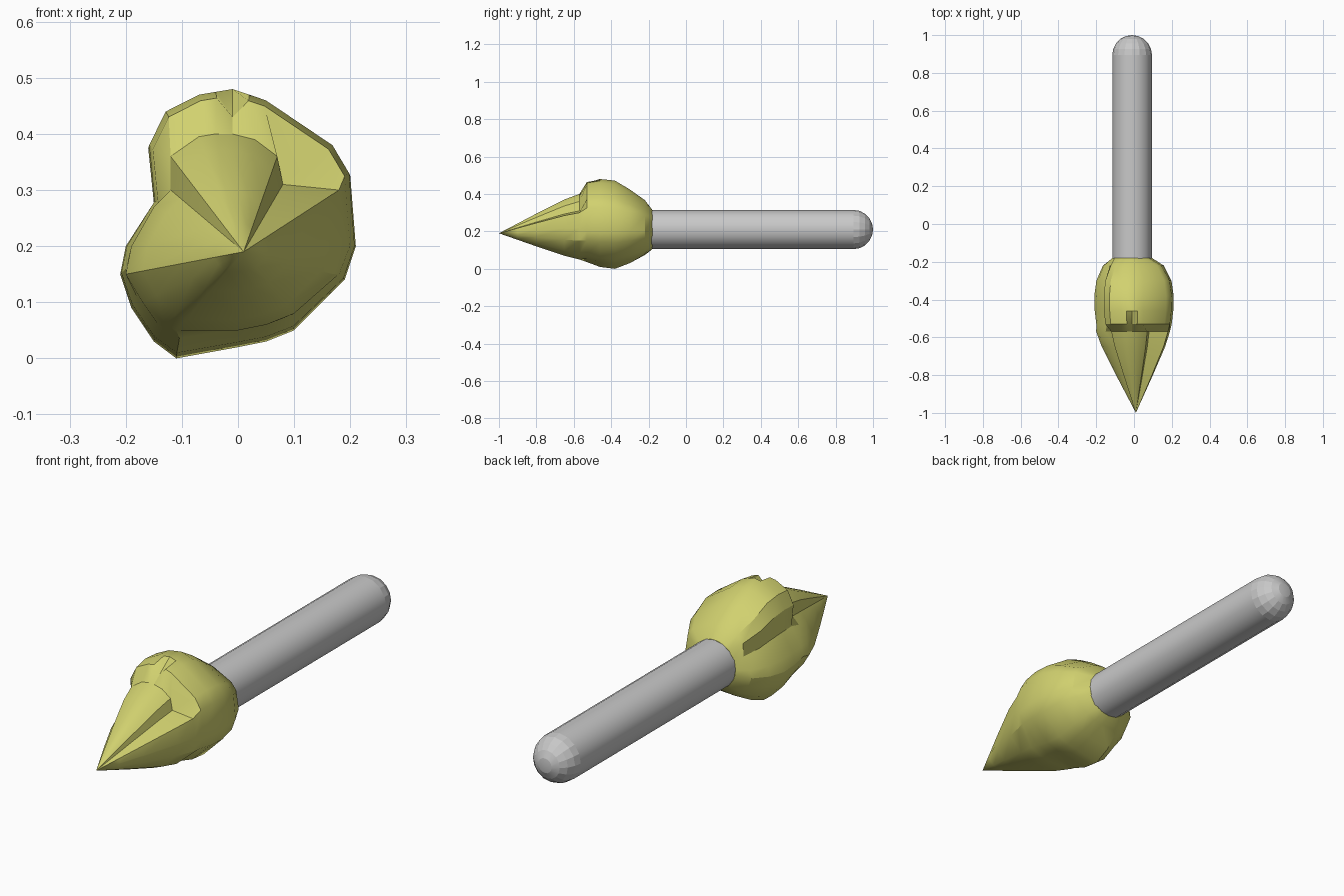
import bpy, bmesh, math
from mathutils import Vector, Matrix

old = bpy.data.objects.get("Cube")
if old:
    bpy.data.objects.remove(old, do_unlink=True)


def make_material(name, color):
    mat = bpy.data.materials.new(name)
    mat.use_nodes = True
    mat.diffuse_color = color
    mat.node_tree.nodes["Principled BSDF"].inputs["Base Color"].default_value = color
    return mat


def finish(bm, name, mat, angle):
    bmesh.ops.recalc_face_normals(bm, faces=bm.faces)
    mesh = bpy.data.meshes.new(name)
    bm.to_mesh(mesh)
    bm.free()
    mesh.materials.append(mat)
    obj = bpy.data.objects.new(name, mesh)
    bpy.context.collection.objects.link(obj)
    bpy.ops.object.select_all(action="DESELECT")
    obj.select_set(True)
    bpy.context.view_layer.objects.active = obj
    bpy.ops.object.shade_smooth_by_angle(angle=math.radians(angle))
    return obj


def loft(bm, rings):
    """Skin a list of closed rings with quads and return the bmesh rings."""
    loops = [[bm.verts.new(p) for p in ring] for ring in rings]
    for a, b in zip(loops, loops[1:]):
        for i in range(len(a)):
            j = (i + 1) % len(a)
            bm.faces.new((a[i], a[j], b[j], b[i]))
    return loops


yellow = make_material("olive yellow", (0.64, 0.64, 0.16, 1))
grey = make_material("light grey", (0.58, 0.58, 0.58, 1))

# Head outlines in hundredths (x, z): widest bulge, and base of the pointed nose
bulge = [(21, 20), (20, 33), (17, 38), (5, 46), (2, 47), (-1, 48), (-4, 47.5),
         (-7, 47), (-13, 44), (-16, 38), (-15, 28), (-20, 20), (-21, 15),
         (-19, 9), (-15, 3), (-11, 0), (0, 2), (5, 3), (10, 5), (19, 14)]
nose = [(19, 22), (18, 30), (8, 31), (7, 36), (3, 39), (-1, 40), (-4, 40),
        (-7, 39.5), (-12, 36), (-12, 30), (-15, 27), (-19, 20), (-20, 15),
        (-17, 10), (-13, 6), (-11, 5), (0, 5), (5, 6), (10, 8), (17, 15)]
TIP = Vector((0.01, -1, 0.19))
AXIS_X, AXIS_Z, ROD_R = -0.01, 0.21, 0.105


def nose_ring(y, scale):
    return [(TIP.x + (x / 100 - TIP.x) * scale, y, TIP.z + (z / 100 - TIP.z) * scale)
            for x, z in nose]


def bulge_ring(y, wide, up, down, rounding):
    ring = []
    for x, z in bulge:
        dx, dz = x / 100 * wide, (z / 100 - 0.2)
        dz *= up if dz > 0 else down
        p = Vector((dx, y, 0.2 + dz))
        a = math.atan2(z - 20, x)
        c = Vector((AXIS_X + ROD_R * math.cos(a), y, AXIS_Z + ROD_R * math.sin(a)))
        ring.append(p.lerp(c, rounding))
    return ring


# Head: pointed nose, raised step behind it, then a bulge closing on the rod
rings = [nose_ring(y, s) for y, s in
         ((-0.9, 0.25), (-0.8, 0.5), (-0.65, 0.86), (-0.57, 1))]
rings += [bulge_ring(*row) for row in
          ((-0.53, 0.95, 0.96, 0.82, 0), (-0.46, 0.99, 1, 0.95, 0),
           (-0.38, 1, 0.97, 1, 0), (-0.3, 0.97, 0.82, 0.87, 0.05),
           (-0.22, 0.95, 0.72, 0.78, 0.4), (-0.18, 1, 1, 1, 1))]
rings[4][5].z = 0.43  # small notch in the brow of the step
bm = bmesh.new()
loops = loft(bm, rings)
point = bm.verts.new(TIP)
first = loops[0]
for i, v in enumerate(first):
    bm.faces.new((point, first[(i + 1) % len(first)], v))
bm.faces.new(loops[-1])
finish(bm, "head", yellow, 28)


# Rod: straight tube running to the back
def circle(y, sides=16):
    return [(AXIS_X + ROD_R * math.cos(math.tau * i / sides), y,
             AXIS_Z + ROD_R * math.sin(math.tau * i / sides)) for i in range(sides)]


bm = bmesh.new()
for loop in loft(bm, [circle(-0.185), circle(0.895)]):
    bm.faces.new(loop)
finish(bm, "rod", grey, 30)

# Rounded end of the rod
bm = bmesh.new()
bmesh.ops.create_uvsphere(
    bm, u_segments=16, v_segments=10, radius=ROD_R,
    matrix=Matrix.Translation((AXIS_X, 0.895, AXIS_Z)) @ Matrix.Rotation(math.pi / 2, 4, "X"))
finish(bm, "rod_end", grey, 15)
